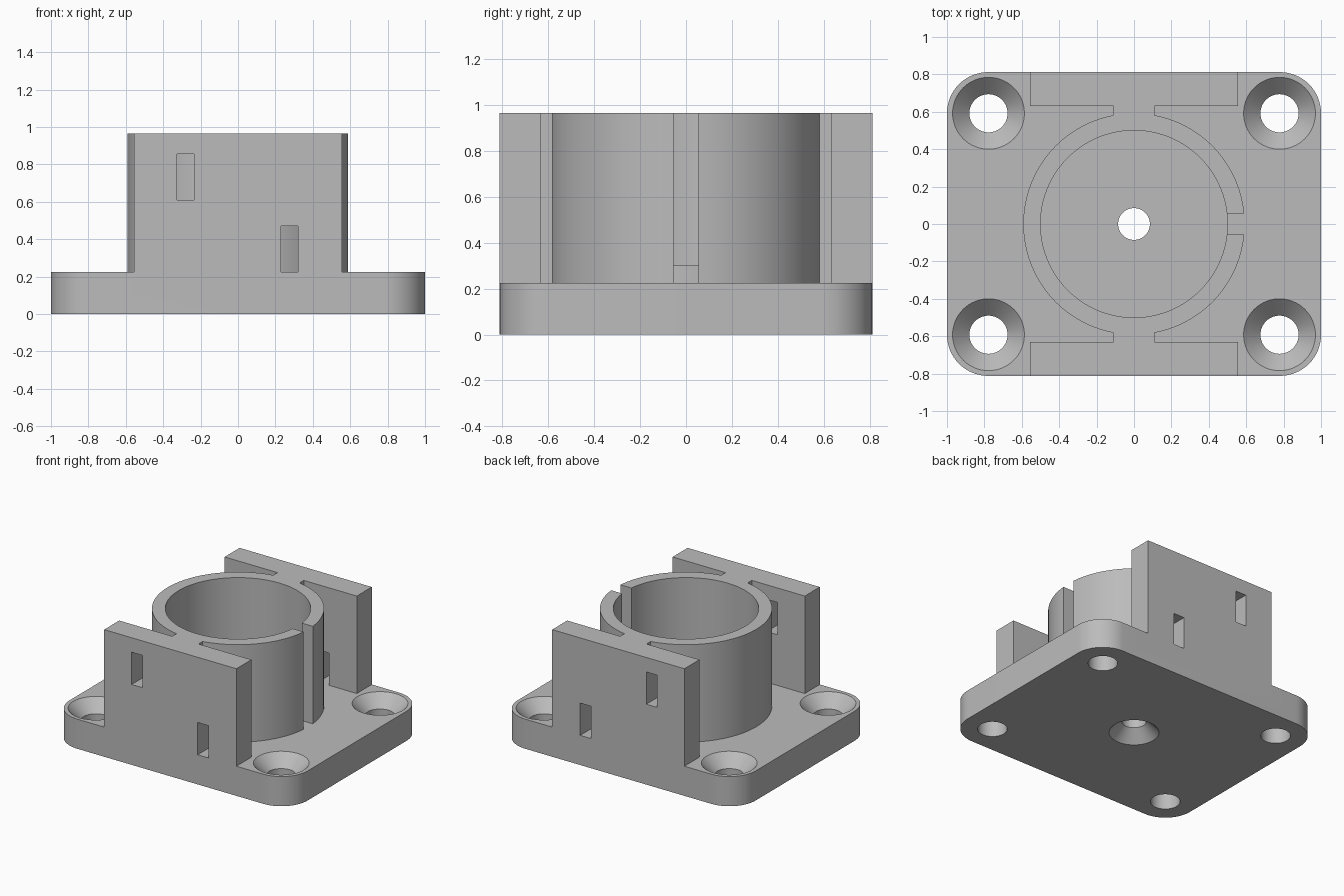
import bpy, bmesh
from math import sin, cos, asin, pi, tau, radians

cube = bpy.data.objects.get("Cube")
if cube:
    bpy.data.objects.remove(cube, do_unlink=True)

PLATE_TOP, TOP, SUNK = 0.225, 0.965, 0.12

grey = bpy.data.materials.new("plain grey")
grey.use_nodes = True
grey.diffuse_color = (0.5, 0.5, 0.5, 1)
grey.node_tree.nodes["Principled BSDF"].inputs["Base Color"].default_value = grey.diffuse_color


def finish(name, bm):
    bmesh.ops.recalc_face_normals(bm, faces=bm.faces)
    mesh = bpy.data.meshes.new(name)
    bm.to_mesh(mesh)
    bm.free()
    mesh.materials.append(grey)
    ob = bpy.data.objects.new(name, mesh)
    bpy.context.collection.objects.link(ob)
    return ob


def prism(name, outline, z0, z1):
    """Extrude a flat outline from z0 to z1."""
    bm = bmesh.new()
    face = bm.faces.new([bm.verts.new((x, y, z0)) for x, y in outline])
    moved = bmesh.ops.extrude_face_region(bm, geom=[face])["geom"]
    verts = [v for v in moved if isinstance(v, bmesh.types.BMVert)]
    bmesh.ops.translate(bm, verts=verts, vec=(0, 0, z1 - z0))
    return finish(name, bm)


def lathe(name, profile, cx=0, cy=0, sides=64):
    """Closed solid of revolution from (radius, height) pairs."""
    bm = bmesh.new()
    rings = [[bm.verts.new((cx + r * cos(tau * i / sides), cy + r * sin(tau * i / sides), z))
              for i in range(sides)] for r, z in profile]
    for low, high in zip(rings, rings[1:]):
        for i in range(sides):
            j = (i + 1) % sides
            bm.faces.new((low[i], low[j], high[j], high[i]))
    bm.faces.new(rings[0])
    bm.faces.new(rings[-1])
    return finish(name, bm)


def arc(r, a0, a1, steps, cx=0, cy=0):
    return [(cx + r * cos(a0 + (a1 - a0) * i / steps),
             cy + r * sin(a0 + (a1 - a0) * i / steps)) for i in range(steps + 1)]


def rect(x0, x1, y0, y1):
    return [(x0, y0), (x1, y0), (x1, y1), (x0, y1)]


def combine(body, tool, operation):
    """Apply an exact boolean and discard the tool."""
    mod = body.modifiers.new("combine", 'BOOLEAN')
    mod.operation, mod.solver, mod.object = operation, 'EXACT', tool
    graph = bpy.context.evaluated_depsgraph_get()
    mesh = bpy.data.meshes.new_from_object(body.evaluated_get(graph))
    body.modifiers.clear()
    body.data = mesh
    bpy.data.objects.remove(tool, do_unlink=True)


# Base plate with rounded corners
R = 0.22
outline = []
for k, (sx, sy) in enumerate([(1, 1), (-1, 1), (-1, -1), (1, -1)]):
    outline += arc(R, k * pi / 2, (k + 1) * pi / 2, 16, sx * (1 - R), sy * (0.812 - R))
body = prism("mounting_bracket", outline, 0, PLATE_TOP)

# Countersunk corner screw holes
for sx in (-1, 1):
    for sy in (-1, 1):
        hole = lathe("screw_hole", [(0.102, -0.1), (0.102, 0.135), (0.192, PLATE_TOP), (0.192, 0.4)],
                     sx * 0.778, sy * 0.592)
        combine(body, hole, 'DIFFERENCE')

# Side walls with a web to the tube, pierced by two tie slots
for s in (-1, 1):
    half = [(0.11, 0.55), (0.11, 0.632), (0.555, 0.632), (0.555, 0.812)]
    shape = half + [(-x, y) for x, y in reversed(half)]
    wall = prism("side_wall", [(x, s * y) for x, y in shape], SUNK, TOP)
    for x0, x1, z0, z1 in ((-0.325, -0.235, 0.61, 0.855), (0.23, 0.32, PLATE_TOP, 0.47)):
        slot = prism("tie_slot", rect(x0, x1, s * 0.61, s * 0.9), z0, z1)
        combine(wall, slot, 'DIFFERENCE')
    combine(body, wall, 'UNION')

# Split tube, open along one side
GAP, OUTER, INNER = 0.055, 0.592, 0.5
a, b = asin(GAP / OUTER), asin(GAP / INNER)
ring = arc(OUTER, a, tau - a, 110) + arc(INNER, tau - b, b, 110)
combine(body, prism("split_tube", ring, PLATE_TOP - 0.0, TOP), 'UNION')

# Raised floor inside the tube
combine(body, lathe("tube_floor", [(INNER + 0.002, SUNK), (INNER + 0.002, 0.3)], sides=110), 'UNION')

# Centre hole, countersunk from below
centre = lathe("centre_hole", [(0.172, -0.1), (0.172, 0), (0.085, 0.087), (0.085, 0.5)])
combine(body, centre, 'DIFFERENCE')

# Smooth the curved faces, keep the edges crisp
bpy.ops.object.select_all(action='DESELECT')
body.select_set(True)
bpy.context.view_layer.objects.active = body
bpy.ops.object.shade_smooth_by_angle(angle=radians(25))
